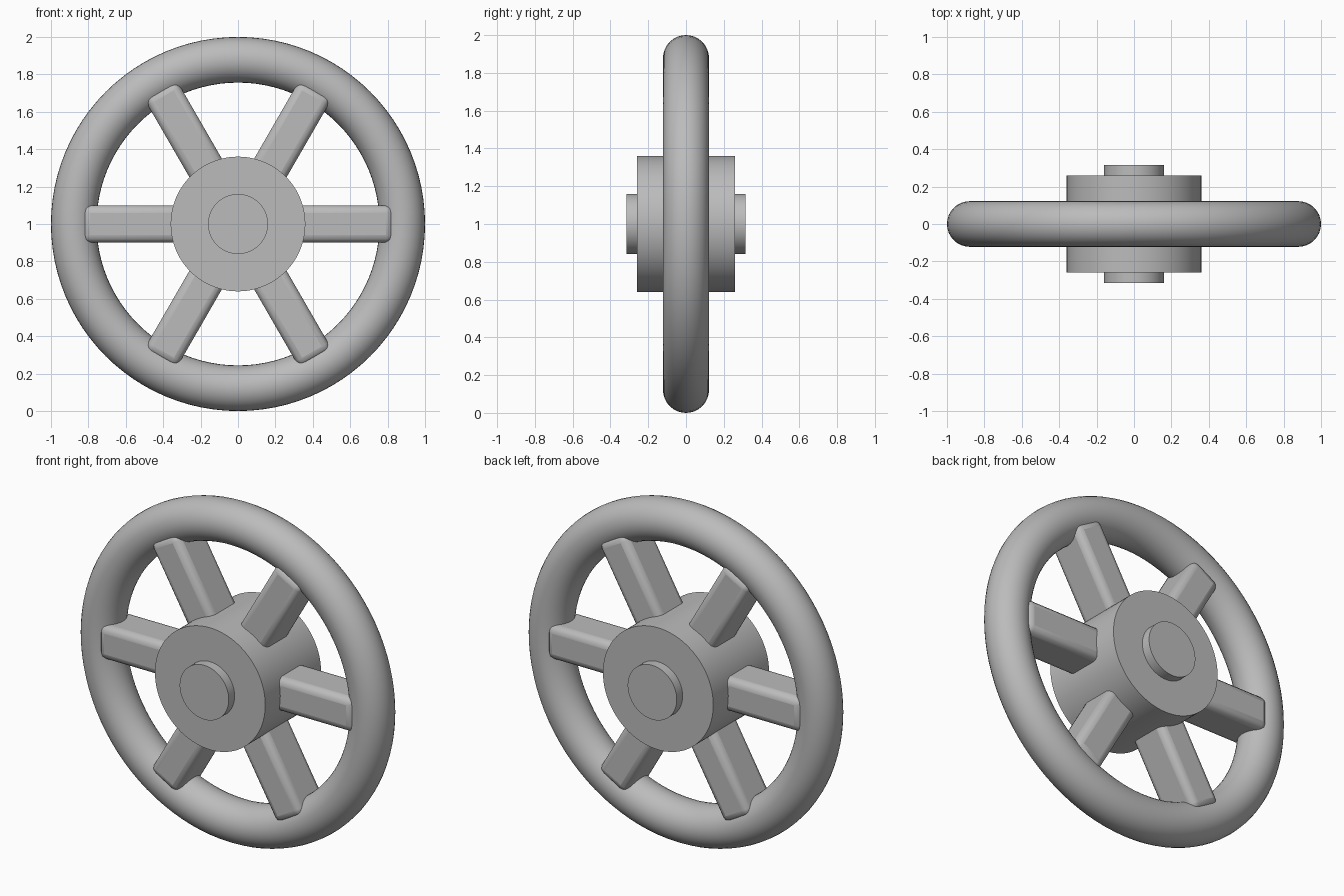
import bpy
from math import radians, cos, sin, pi
from mathutils import Matrix

cube = bpy.data.objects.get("Cube")
if cube:
    bpy.data.objects.remove(cube, do_unlink=True)

GREY = (0.5, 0.5, 0.5, 1)
CENTRE = (0, 0, 1)

metal = bpy.data.materials.new("grey_metal")
metal.use_nodes = True
metal.diffuse_color = GREY
metal.node_tree.nodes["Principled BSDF"].inputs["Base Color"].default_value = GREY


def finish(name, angle=30):
    obj = bpy.context.object
    obj.name = name
    obj.data.materials.append(metal)
    bpy.ops.object.shade_smooth_by_angle(angle=radians(angle))
    return obj


def disc(name, radius, half_depth):
    bpy.ops.mesh.primitive_cylinder_add(
        vertices=96, radius=radius, depth=2 * half_depth,
        location=CENTRE, rotation=(pi / 2, 0, 0))
    return finish(name)


# Round rim
bpy.ops.mesh.primitive_torus_add(
    major_segments=96, minor_segments=32, major_radius=0.878,
    minor_radius=0.122, location=CENTRE, rotation=(pi / 2, 0, 0))
finish("rim")

# Hub and the axle running through it
disc("hub", 0.36, 0.26)
disc("axle", 0.16, 0.315)

# Six rounded spokes from inside the hub into the rim
INNER, OUTER = 0.2, 0.83
for i in range(6):
    a = i * pi / 3
    mid = (INNER + OUTER) / 2
    bpy.ops.mesh.primitive_cube_add(
        size=1, location=(mid * cos(a), 0, 1 + mid * sin(a)), rotation=(0, -a, 0))
    spoke = bpy.context.object
    spoke.data.transform(Matrix.Diagonal((OUTER - INNER, 0.24, 0.2, 1)))
    bevel = spoke.modifiers.new("rounded_edges", "BEVEL")
    bevel.width = 0.04
    bevel.segments = 3
    finish(f"spoke_{i + 1}", 15)
